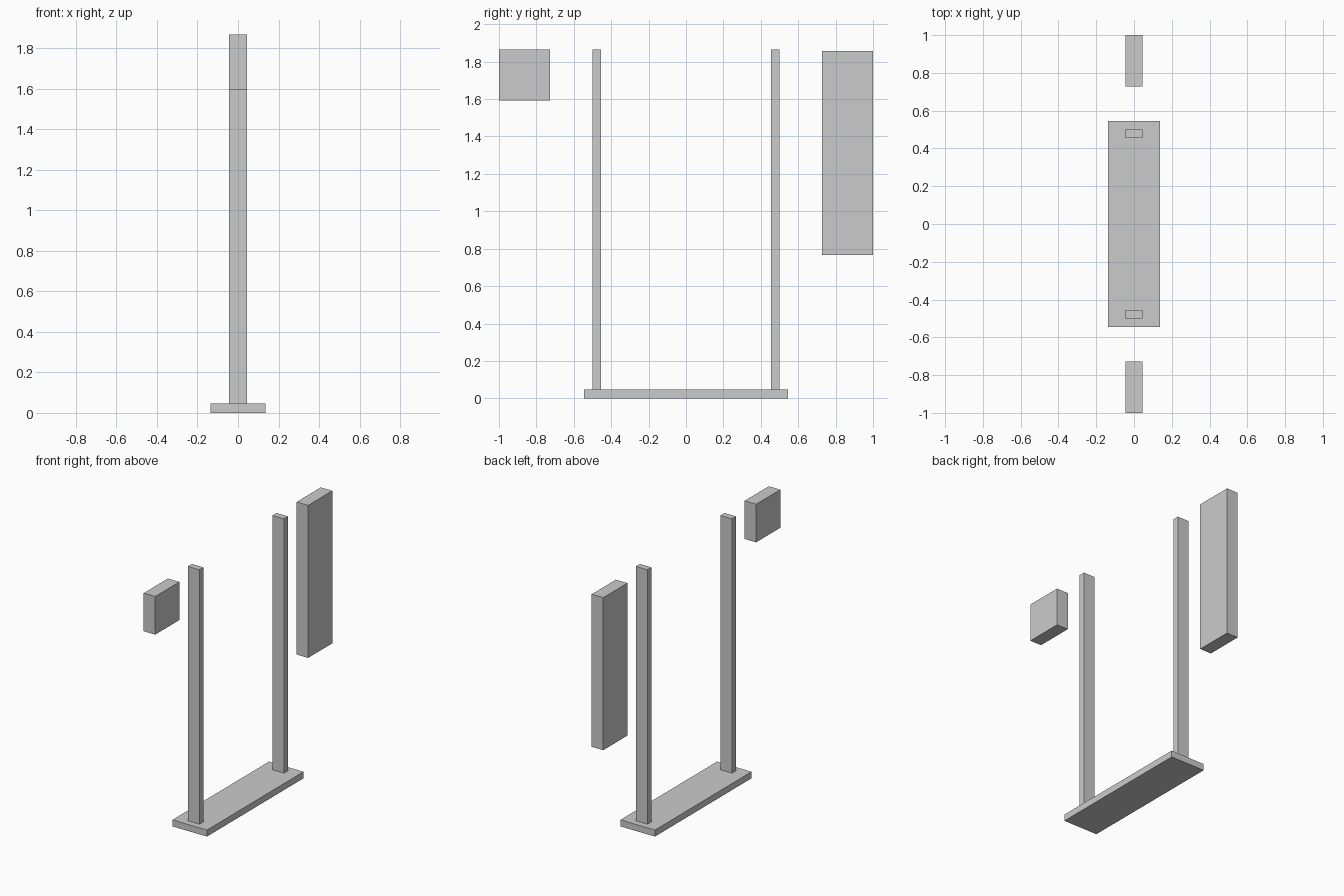
import bpy

if "Cube" in bpy.data.objects:
    bpy.data.objects.remove(bpy.data.objects["Cube"])

U = 1 / 11  # module the parts are sized on


def box(name, lo, hi):
    """Axis-aligned box between two opposite corners."""
    bpy.ops.mesh.primitive_cube_add(size=1, location=[(a + b) / 2 for a, b in zip(lo, hi)])
    ob = bpy.context.object
    ob.name = name
    ob.scale = [b - a for a, b in zip(lo, hi)]
    bpy.ops.object.transform_apply(location=False, rotation=False, scale=True)
    return ob


BASE_TOP, TOP = 0.047, 1.866
HALF = U / 2  # half thickness of posts and panels in x

# Flat base plate
box("base_plate", (-1.5 * U, -6 * U, 0), (1.5 * U, 6 * U, BASE_TOP))

# Pair of upright posts
for name, y in (("front_post", -5.25 * U), ("back_post", 5.25 * U)):
    box(name, (-HALF, y - U / 4, BASE_TOP), (HALF, y + U / 4, TOP))

# Detached panels: short one at the front, tall one at the back
box("short_panel", (-HALF, -11 * U, TOP - 3 * U), (HALF, -8 * U, TOP))
box("tall_panel", (-HALF, 8 * U, 0.767), (HALF, 11 * U, 0.767 + 12 * U))
